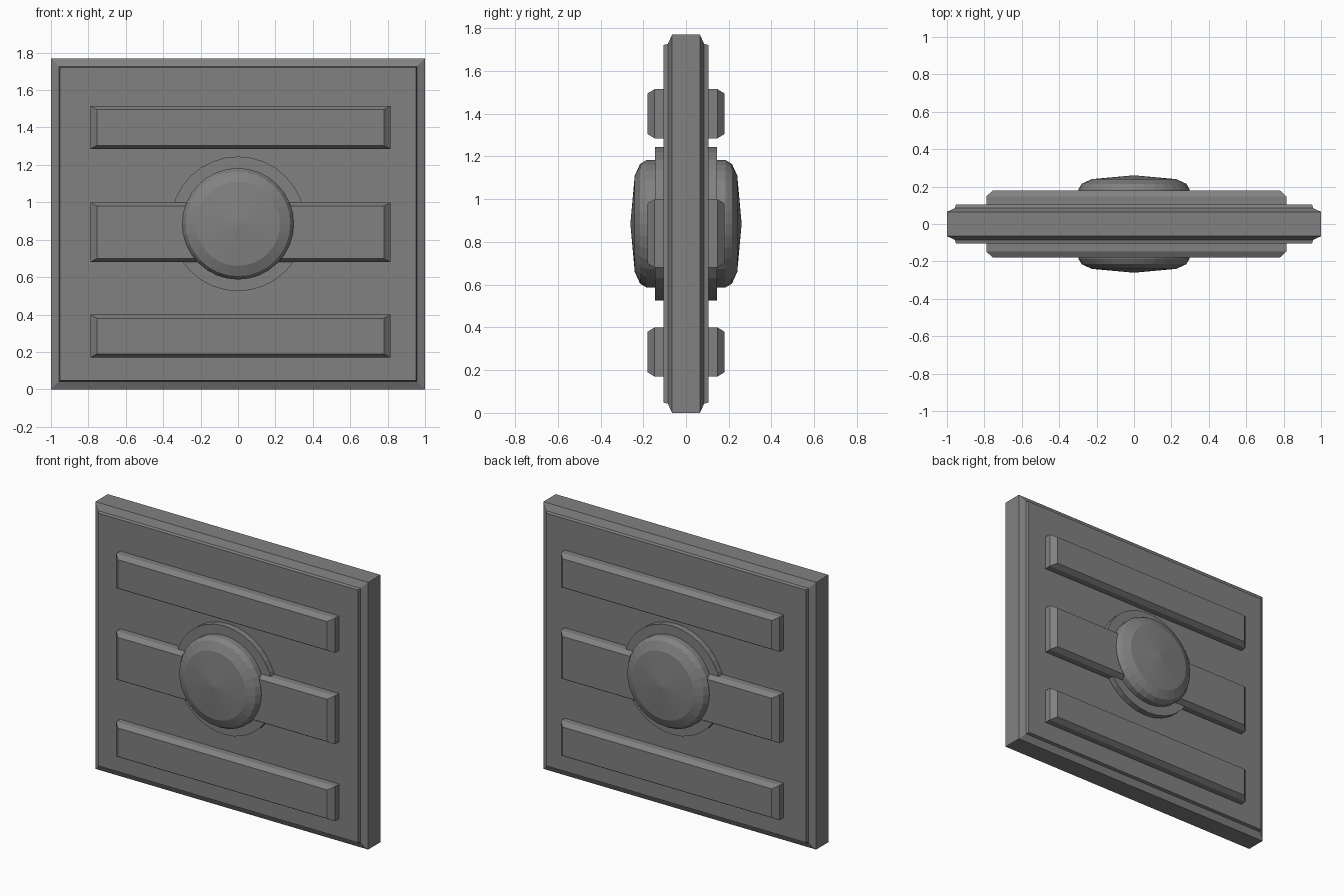
import bpy, bmesh, math

if "Cube" in bpy.data.objects:
    bpy.data.objects.remove(bpy.data.objects["Cube"])

grey = bpy.data.materials.new("stone_grey")
grey.diffuse_color = (0.22, 0.22, 0.22, 1)
grey.use_nodes = True
grey.node_tree.nodes["Principled BSDF"].inputs["Base Color"].default_value = grey.diffuse_color
MID = 0.885  # height of the panel centre


def finish(name, bm):
    bmesh.ops.recalc_face_normals(bm, faces=bm.faces)
    me = bpy.data.meshes.new(name)
    bm.to_mesh(me)
    bm.free()
    me.materials.append(grey)
    ob = bpy.data.objects.new(name, me)
    bpy.context.collection.objects.link(ob)
    return ob


def loft(name, rings):
    """Skin a stack of closed rings and cap both ends."""
    bm = bmesh.new()
    loops = [[bm.verts.new(p) for p in ring] for ring in rings]
    for a, b in zip(loops, loops[1:]):
        for i in range(len(a)):
            j = (i + 1) % len(a)
            bm.faces.new((a[i], a[j], b[j], b[i]))
    bm.faces.new(loops[0])
    bm.faces.new(loops[-1])
    return finish(name, bm)


def both_sides(profile):
    """Reflect (size, depth) steps to the other side of the panel."""
    return [(s, -d) for s, d in profile] + [(s, d) for s, d in reversed(profile)]


def rect(cx, cz, hx, hz, y):
    return [(cx - hx, y, cz - hz), (cx + hx, y, cz - hz),
            (cx + hx, y, cz + hz), (cx - hx, y, cz + hz)]


def disc(r, y, n=32):
    return [(r * math.cos(2 * math.pi * i / n), y, MID + r * math.sin(2 * math.pi * i / n))
            for i in range(n)]


# Panel with chamfered rim and stepped face
panel = [(0.048, 0.105), (0.043, 0.085), (0.0, 0.065)]
loft("panel", [rect(0, MID, 1 - s, MID - s, y) for s, y in both_sides(panel)])

# Three raised bars passing through the panel, chamfered on both faces
for name, z0, z1 in (("lower_bar", 0.17, 0.40), ("middle_bar", 0.68, 1.00), ("upper_bar", 1.285, 1.515)):
    loft(name, [rect(0.0125, (z0 + z1) / 2, 0.802 - s, (z1 - z0) / 2 - s * 0.57, y)
                for s, y in both_sides([(0.035, 0.18), (0.0, 0.147)])])

# Flat disc behind the central boss
loft("boss_plate", [disc(r, y) for r, y in both_sides([(0.36, 0.145)])])

# Domed central boss on both faces
dome = [(0.004, 0.26), (0.225, 0.24), (0.28, 0.215), (0.298, 0.185)]
loft("boss", [disc(r, y) for r, y in both_sides(dome)])
